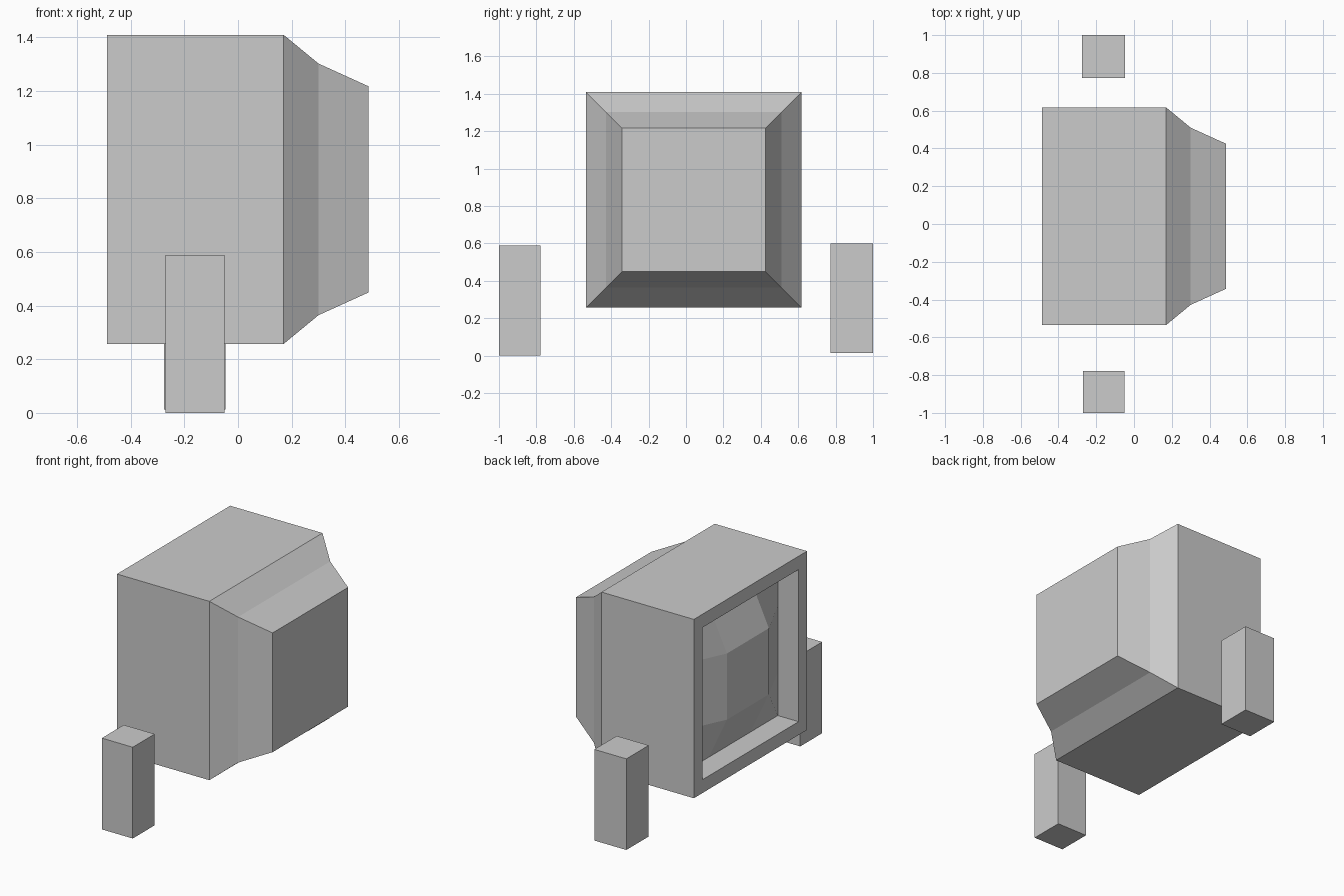
import bpy, bmesh

if "Cube" in bpy.data.objects:
    bpy.data.objects.remove(bpy.data.objects["Cube"])

CY, CZ = 0.041, 0.833      # centre line of the television


def finish(bm, name):
    bmesh.ops.recalc_face_normals(bm, faces=bm.faces)
    mesh = bpy.data.meshes.new(name)
    bm.to_mesh(mesh)
    bm.free()
    obj = bpy.data.objects.new(name, mesh)
    bpy.context.collection.objects.link(obj)
    return obj


def box(name, lo, hi):
    bm = bmesh.new()
    bmesh.ops.create_cube(bm, size=1)
    for v in bm.verts:
        v.co = [a + (c + 0.5) * (b - a) for a, b, c in zip(lo, hi, v.co)]
    return finish(bm, name)


# Cabinet: square rings (x, half size) from recess floor, over the bezel, to the back
rings = [(-0.34, 0.49), (-0.488, 0.49), (-0.488, 0.576),
         (0.17, 0.576), (0.30, 0.469), (0.487, 0.384)]
bm = bmesh.new()
loops = [[bm.verts.new((x, CY + sy * h, CZ + sz * h))
          for sy, sz in ((-1, -1), (1, -1), (1, 1), (-1, 1))] for x, h in rings]
for a, b in zip(loops, loops[1:]):
    for i in range(4):
        j = (i + 1) % 4
        bm.faces.new((a[i], a[j], b[j], b[i]))
bm.faces.new(loops[-1])

# Bulging screen: 4 x 4 grid sharing the recess edge, inner points pushed forward
steps = (-0.49, -0.213, 0.213, 0.49)
grid = [[bm.verts.new((-0.47 if i in (1, 2) and j in (1, 2) else -0.34,
                       CY + steps[i], CZ + steps[j]))
         for j in range(4)] for i in range(4)]
for i in range(3):
    for j in range(3):
        bm.faces.new((grid[i][j], grid[i + 1][j], grid[i + 1][j + 1], grid[i][j + 1]))

# Join the screen border to the recess walls by splitting their inner edges
for i in range(4):
    edge = bm.edges.get((loops[0][i], loops[0][(i + 1) % 4]))
    a, b = edge.verts
    length = 0.98
    first = (0.49 - 0.213) / length
    rest, mid = bmesh.utils.edge_split(edge, a, first)
    other = next(e for e in mid.link_edges if b in e.verts)
    bmesh.utils.edge_split(other, mid, 0.426 / (length - 0.277))
bmesh.ops.remove_doubles(bm, verts=bm.verts, dist=0.002)
finish(bm, "television")

# Speakers either side
box("right_speaker", (-0.27, -1.0, 0.0), (-0.05, -0.777, 0.588))
box("left_speaker", (-0.275, 0.772, 0.013), (-0.047, 1.0, 0.60))
